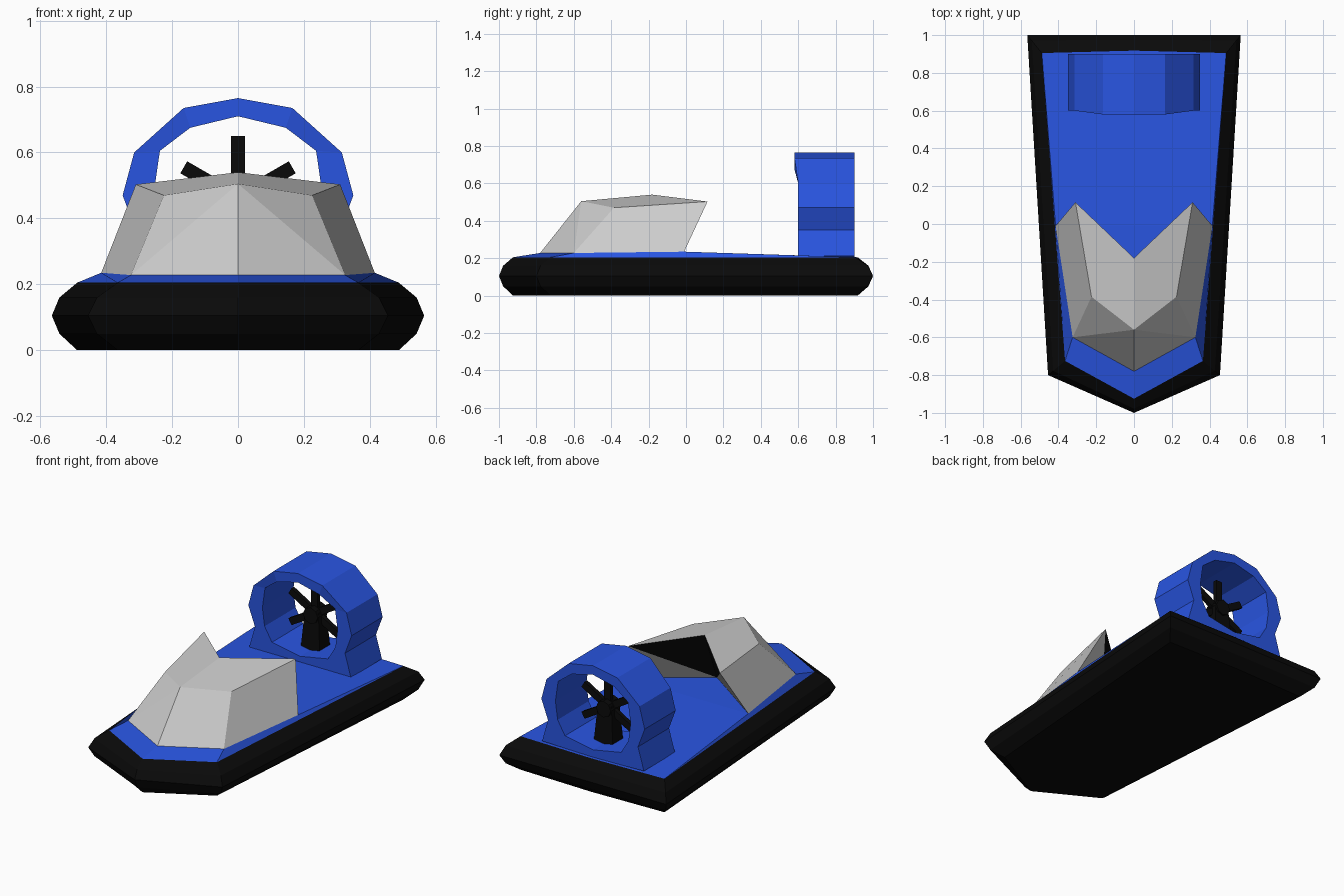
import bpy, bmesh, math
from mathutils import Matrix

if "Cube" in bpy.data.objects:
    bpy.data.objects.remove(bpy.data.objects["Cube"])


def material(name, rgb):
    m = bpy.data.materials.new(name)
    m.diffuse_color = (*rgb, 1)
    m.use_nodes = True
    m.node_tree.nodes["Principled BSDF"].inputs["Base Color"].default_value = m.diffuse_color
    return m


BLUE = material("blue_paint", (0.022, 0.09, 0.75))
BLACK = material("black_rubber", (0.003, 0.003, 0.003))


def finish(name, bm, mat=None):
    bmesh.ops.remove_doubles(bm, verts=bm.verts, dist=1e-4)
    bmesh.ops.recalc_face_normals(bm, faces=bm.faces)
    bm.normal_update()
    # open sheets must face upwards
    if any(e.is_boundary for e in bm.edges) and sum(f.normal.z * f.calc_area() for f in bm.faces) < 0:
        bmesh.ops.reverse_faces(bm, faces=bm.faces)
    me = bpy.data.meshes.new(name)
    bm.to_mesh(me)
    bm.free()
    ob = bpy.data.objects.new(name, me)
    bpy.context.collection.objects.link(ob)
    if mat:
        me.materials.append(mat)
    return ob


def mirrored(name, verts, faces, mat=None):
    """Mesh from its x >= 0 half, mirrored across x = 0."""
    bm = bmesh.new()
    for s in (1, -1):
        vs = [bm.verts.new((s * x, y, z)) for x, y, z in verts]
        for f in faces:
            bm.faces.new([vs[i] for i in f][::s])
    return finish(name, bm, mat)


# skirt: half outlines lofted through a rounded section
wide = [(0, -1), (0.455, -0.8), (0.565, 1), (0, 1)]
narrow = [(0, -0.925), (0.365, -0.725), (0.488, 0.905), (0, 0.918)]
section = [(1, 0), (0.3, 0.05), (0, 0.105), (0.3, 0.16), (1, 0.205)]
verts = [(a[0] + (b[0] - a[0]) * t, a[1] + (b[1] - a[1]) * t, z)
         for t, z in section for a, b in zip(wide, narrow)]
faces = [(r * 4 + i, r * 4 + i + 1, r * 4 + i + 5, r * 4 + i + 4)
         for r in range(4) for i in range(3)]
mirrored("skirt", verts, faces + [(3, 2, 1, 0)], BLACK)

# deck: rises from the skirt edge to the foot of the cabin
base = [(0, -0.78, 0.228), (0.325, -0.6, 0.228), (0.415, -0.01, 0.235)]
deck = [(x, y, 0.205) for x, y in narrow] + base + [(0, -0.01, 0.235)]
mirrored("deck", deck, [(0, 1, 5, 4), (1, 2, 6, 5), (2, 3, 6), (3, 7, 6), (4, 5, 6, 7)], BLUE)

# cabin: swept forward, with a notched rear
top = [(0, -0.56, 0.505), (0.225, -0.385, 0.47), (0.31, 0.115, 0.503), (0, -0.18, 0.54)]
rear_foot = (0, -0.3, 0.235)
cabin = base + top + [rear_foot]
mirrored("cabin", cabin, [(0, 1, 3), (1, 4, 3), (1, 2, 5, 4), (3, 4, 5, 6), (2, 7, 5)])
mirrored("rear_window", [top[2], top[3], rear_foot], [(0, 2, 1)], BLACK)

# fan duct: faceted ring on a flared foot
outer = [(0, 0.765), (0.165, 0.735), (0.315, 0.6), (0.35, 0.47), (0.305, 0.35), (0.345, 0.212), (0, 0.205)]
inner = [(0, 0.71), (0.145, 0.675), (0.237, 0.605), (0.255, 0.48), (0.24, 0.37), (0.19, 0.285), (0, 0.25)]
verts = []
for x, z in outer:
    verts += [(x, 0.58 if z > 0.7 else 0.6, z), (x, 0.9, z)]
for x, z in inner:
    verts += [(x, 0.58 if z > 0.65 else 0.6, z), (x, 0.9, z)]
faces = []
for i in range(0, 12, 2):
    o, n = i, i + 14
    faces += [(o, o + 2, o + 3, o + 1), (n, n + 1, n + 3, n + 2),
              (o, n, n + 2, o + 2), (o + 1, o + 3, n + 3, n + 1)]
mirrored("fan_duct", verts, faces, BLUE)

# fan: hub and six blades
HUB = Matrix.Translation((0, 0.75, 0.46))
bm = bmesh.new()
bmesh.ops.create_cone(bm, cap_ends=True, segments=8, radius1=0.05, radius2=0.05, depth=0.1,
                      matrix=HUB @ Matrix.Rotation(math.pi / 2, 4, 'X'))
for k in range(6):
    bmesh.ops.create_cube(bm, size=1, matrix=HUB @ Matrix.Rotation(k * math.pi / 3, 4, 'Y')
                          @ Matrix.Translation((0, 0, 0.1)) @ Matrix.Diagonal((0.042, 0.025, 0.18, 1)))
finish("fan", bm, BLACK)

# fan stand: tapered block
bm = bmesh.new()
bmesh.ops.create_cone(bm, cap_ends=True, segments=4, radius1=0.095, radius2=0.065, depth=0.27,
                      matrix=Matrix.Translation((0, 0.75, 0.345)) @ Matrix.Diagonal((1, 0.8, 1, 1))
                      @ Matrix.Rotation(math.pi / 4, 4, 'Z'))
finish("fan_stand", bm, BLACK)
